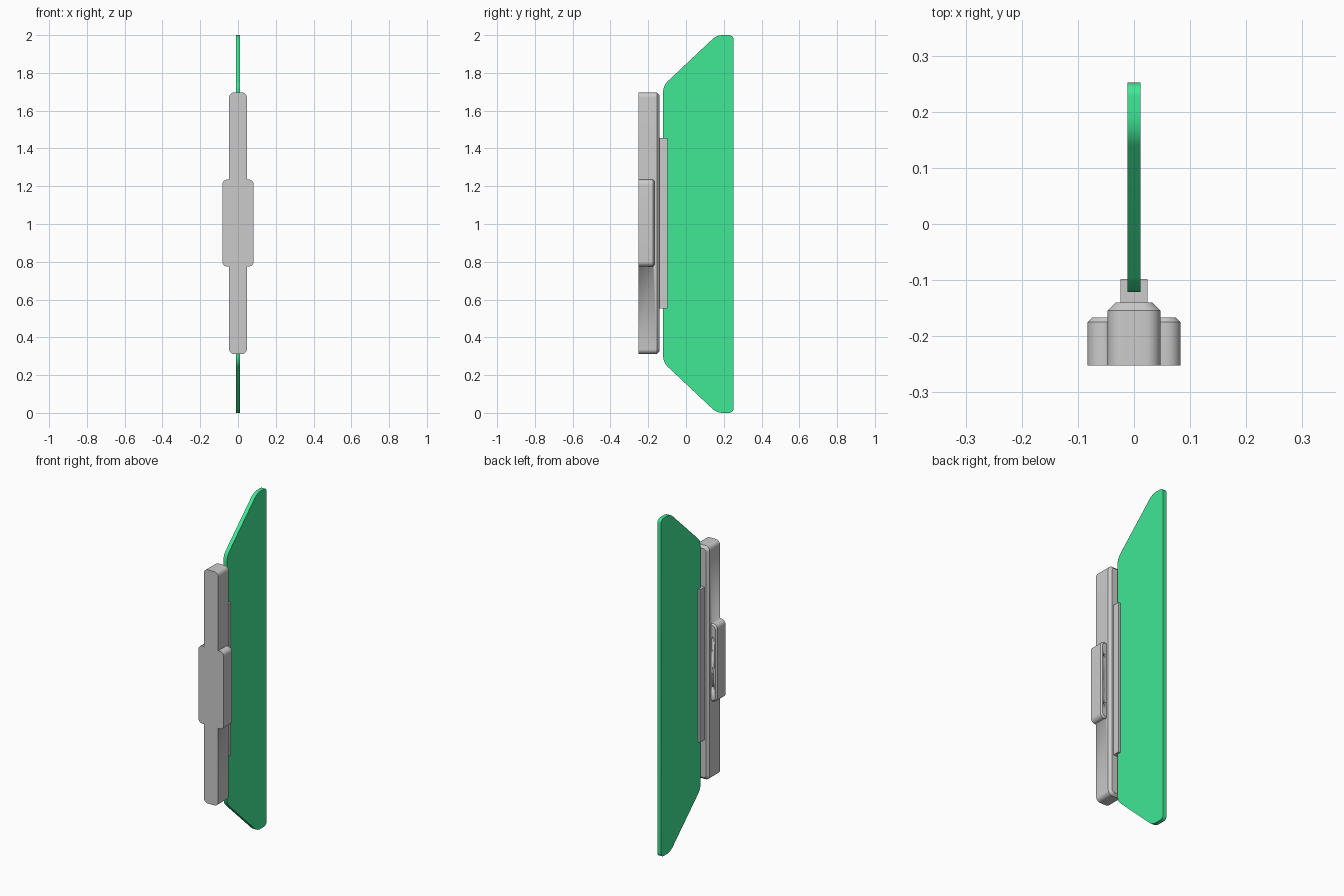
import bpy, math
from mathutils import Vector

if "Cube" in bpy.data.objects:
    bpy.data.objects.remove(bpy.data.objects["Cube"])


def round_corners(corners, radii, seg=8):
    """Fillet a closed 2D polygon with tangent arcs."""
    pts, n = [], len(corners)
    for i in range(n):
        p = Vector(corners[i])
        a = (Vector(corners[i - 1]) - p).normalized()
        b = (Vector(corners[(i + 1) % n]) - p).normalized()
        half = a.angle(b) / 2
        r = radii[i]
        mid = p + (a + b).normalized() * (r / math.sin(half))
        start = p + a * (r / math.tan(half)) - mid
        end = p + b * (r / math.tan(half)) - mid
        sweep = math.atan2(start.x * end.y - start.y * end.x, start.dot(end))
        for k in range(seg + 1):
            t = sweep * k / seg
            c, s = math.cos(t), math.sin(t)
            pts.append((mid.x + start.x * c - start.y * s,
                        mid.y + start.x * s + start.y * c))
    return pts


def loft(name, rings, smooth=True):
    """Skin equal-sized rings of 3D points and cap both ends."""
    n = len(rings[0])
    verts = [v for ring in rings for v in ring]
    faces = [tuple(range(n))[::-1], tuple(range(len(verts) - n, len(verts)))]
    for k in range(len(rings) - 1):
        for i in range(n):
            j = (i + 1) % n
            faces.append((k * n + i, k * n + j, (k + 1) * n + j, (k + 1) * n + i))
    mesh = bpy.data.meshes.new(name)
    mesh.from_pydata(verts, [], faces)
    obj = bpy.data.objects.new(name, mesh)
    bpy.context.collection.objects.link(obj)
    bpy.ops.object.select_all(action='DESELECT')
    obj.select_set(True)
    bpy.context.view_layer.objects.active = obj
    # consistent outward normals
    bpy.ops.object.mode_set(mode='EDIT')
    bpy.ops.mesh.select_all(action='SELECT')
    bpy.ops.mesh.normals_make_consistent(inside=False)
    bpy.ops.object.mode_set(mode='OBJECT')
    if smooth:
        bpy.ops.object.shade_smooth_by_angle(angle=math.radians(30))
    return obj


def plate(name, hx, z0, z1, radius, y0, y1, bevel):
    """Rounded upright plate with a chamfer round its back face."""
    rings = []
    for y, d in ((y0, 0), (y1 - bevel, 0), (y1, bevel)):
        x, a, b = hx - d, z0 + d, z1 - d
        loop = round_corners([(-x, a), (x, a), (x, b), (-x, b)], [radius - d * 0.5] * 4)
        rings.append([(px, y, pz) for px, pz in loop])
    return loft(name, rings)


def apply_boolean(target, tool, operation):
    mod = target.modifiers.new(operation, 'BOOLEAN')
    mod.operation, mod.solver, mod.object = operation, 'EXACT', tool
    bpy.context.view_layer.objects.active = target
    bpy.ops.object.modifier_apply(modifier=mod.name)
    bpy.data.objects.remove(tool)


FRONT, MID = -0.252, 1.005

# Handle body with wider grip block merged into a flush front
body = plate("handle_body", 0.047, 0.312, 1.696, 0.026, FRONT, -0.14, 0.014)
grip = plate("grip_block", 0.083, 0.775, 1.235, 0.026, FRONT, -0.167, 0.008)

# Small screw holes in the back of the grip block
for sx in (-1, 1):
    for sz in (-1, 1):
        rings = [[(sx * 0.06 + 0.008 * math.cos(t), y, MID + sz * 0.145 + 0.008 * math.sin(t))
                  for t in (math.tau * i / 16 for i in range(16))] for y in (-0.19, -0.15)]
        apply_boolean(grip, loft("hole_cutter", rings), 'DIFFERENCE')
apply_boolean(body, grip, 'UNION')

# Clamp strip holding the blade
strip = [(-0.024, 0.552), (0.024, 0.552), (0.024, 1.456), (-0.024, 1.456)]
loft("blade_clamp", [[(x, y, z) for x, z in strip] for y in (-0.145, -0.098)], False)

# Blade: thin trapezoid with rounded corners
profile = round_corners(
    [(-0.121, 0.267), (0.163, 0.0), (0.252, 0.0),
     (0.252, 2.0), (0.163, 2.0), (-0.121, 1.733)],
    [0.08, 0.08, 0.025, 0.025, 0.08, 0.08])
blade = loft("blade", [[(x, y, z) for y, z in profile] for x in (-0.0115, 0.0115)])
green = bpy.data.materials.new("blade_green")
green.diffuse_color = (0.05, 0.8, 0.3, 1)
green.use_nodes = True
green.node_tree.nodes["Principled BSDF"].inputs["Base Color"].default_value = green.diffuse_color
blade.data.materials.append(green)
